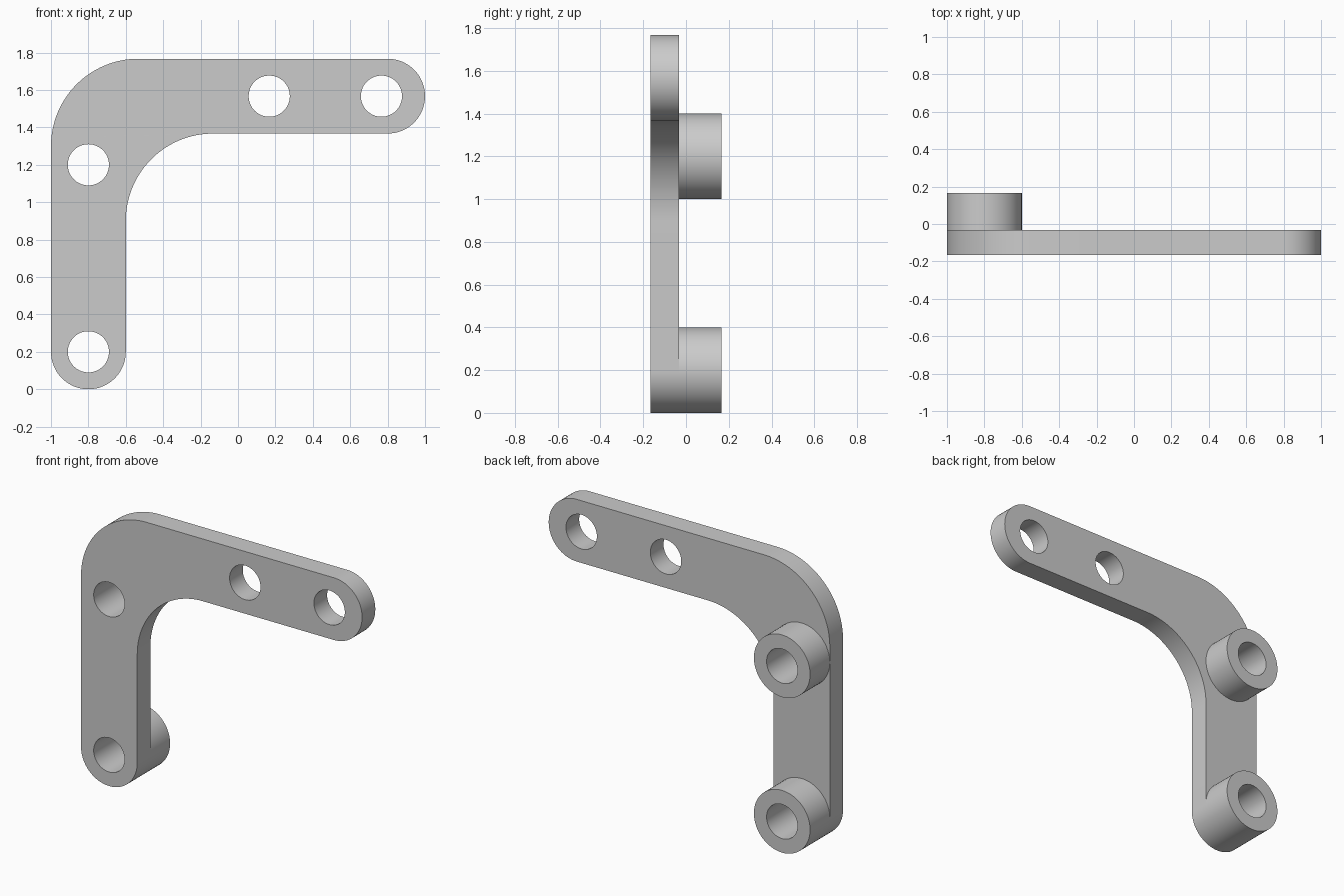
import bpy, bmesh, math

cube = bpy.data.objects.get("Cube")
if cube:
    bpy.data.objects.remove(cube, do_unlink=True)

grey = bpy.data.materials.new("plain grey")
grey.use_nodes = True
grey.diffuse_color = (0.6, 0.6, 0.6, 1)
grey.node_tree.nodes["Principled BSDF"].inputs["Base Color"].default_value = (0.6, 0.6, 0.6, 1)

R, BEND, HOLE = 0.2, 0.467, 0.11      # arm half width, corner radius, bolt hole radius
LEFT, TOP = -1.0, 1.767
FRONT, FACE, BACK = -0.167, -0.033, 0.167
AXIS_X, AXIS_Z = LEFT + R, TOP - R    # centre lines of the two arms


def arc(cx, cz, r, start, end, n=32):
    """Points along an arc, angles in degrees."""
    angles = [math.radians(start + (end - start) * i / n) for i in range(n + 1)]
    return [(cx + r * math.cos(a), cz + r * math.sin(a)) for a in angles]


def circle(cx, cz, r):
    return arc(cx, cz, r, 0, 360, 64)[:-1]


def slab(name, loops, y0, y1):
    """Fill an outline with holes and extrude it from y0 to y1."""
    curve = bpy.data.curves.new(name + " outline", "CURVE")
    curve.dimensions = "2D"
    curve.fill_mode = "BOTH"
    curve.extrude = (y1 - y0) / 2
    for points in loops:
        spline = curve.splines.new("POLY")
        spline.points.add(len(points) - 1)
        for p, (x, z) in zip(spline.points, points):
            p.co = (x, z, 0, 1)
        spline.use_cyclic_u = True
    helper = bpy.data.objects.new(name + " helper", curve)
    bpy.context.collection.objects.link(helper)
    graph = bpy.context.evaluated_depsgraph_get()
    mesh = bpy.data.meshes.new_from_object(helper.evaluated_get(graph))
    bpy.data.objects.remove(helper, do_unlink=True)

    # Weld the caps to the walls and stand the profile upright
    bm = bmesh.new()
    bm.from_mesh(mesh)
    bmesh.ops.remove_doubles(bm, verts=bm.verts, dist=0.0001)
    for v in bm.verts:
        x, z, d = v.co
        v.co = (x, (y0 + y1) / 2 - d, z)
    bmesh.ops.recalc_face_normals(bm, faces=bm.faces)
    bm.to_mesh(mesh)
    bm.free()
    mesh.materials.clear()
    mesh.materials.append(grey)
    obj = bpy.data.objects.new(name, mesh)
    bpy.context.collection.objects.link(obj)
    bpy.ops.object.select_all(action="DESELECT")
    obj.select_set(True)
    bpy.context.view_layer.objects.active = obj
    bpy.ops.object.shade_smooth_by_angle(angle=math.radians(30))
    return obj


# Bent plate: rounded ends, rounded outer and inner corners, four bolt holes
outline = (
    arc(AXIS_X, R, R, 180, 360)
    + arc(AXIS_X + R + BEND, TOP - 2 * R - BEND, BEND, 180, 90)
    + arc(1 - R, AXIS_Z, R, -90, 90)
    + arc(LEFT + BEND, TOP - BEND, BEND, 90, 180)
)
boss_heights = {"lower_boss": 0.2, "upper_boss": 1.2}
holes = [circle(AXIS_X, z, HOLE) for z in boss_heights.values()]
holes += [circle(x, AXIS_Z, HOLE) for x in (0.167, 0.767)]
slab("bracket_plate", [outline] + holes, FRONT, FACE)

# Tubular bosses behind the upright arm
for name, z in boss_heights.items():
    slab(name, [circle(AXIS_X, z, R), circle(AXIS_X, z, HOLE)], FACE, BACK)
